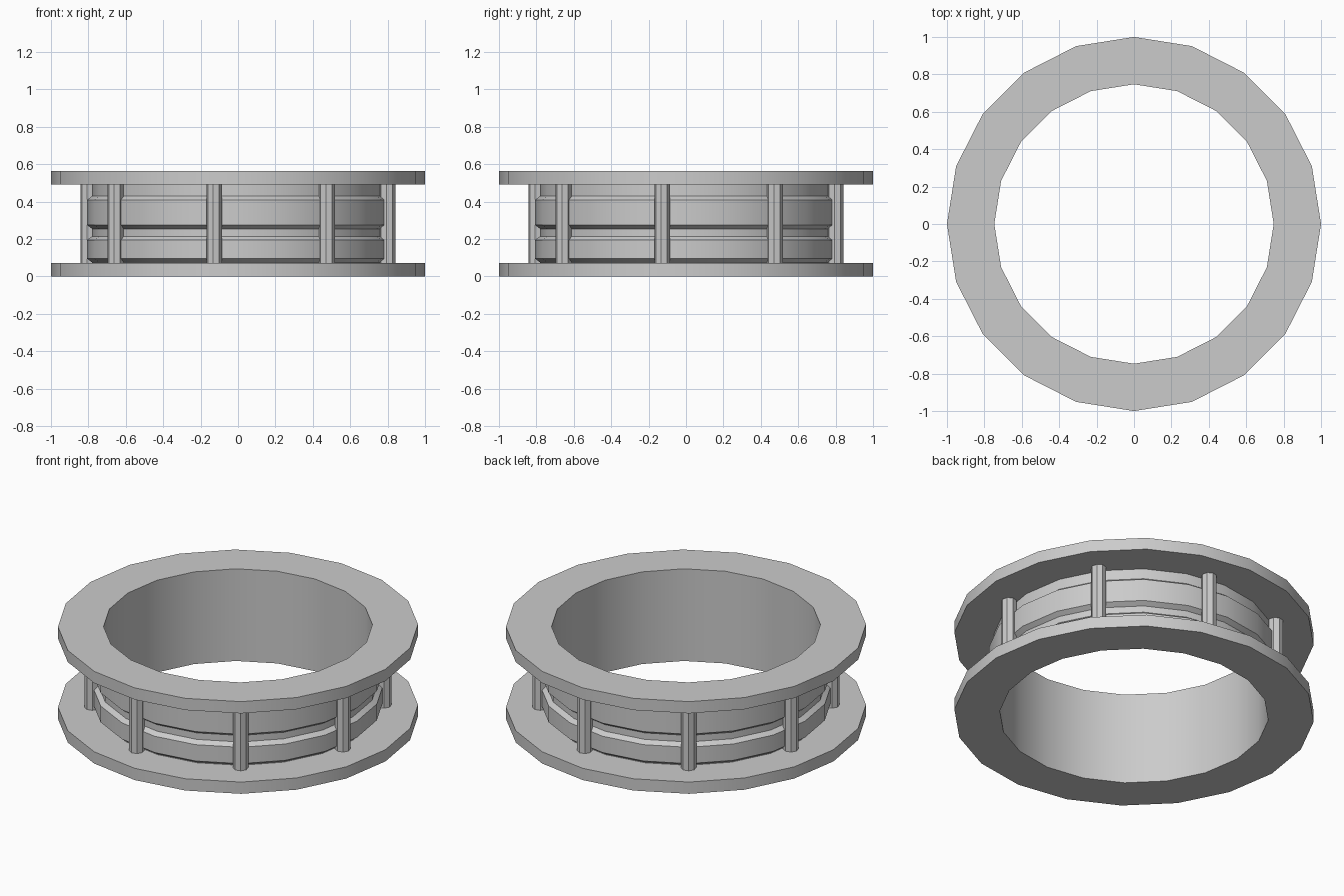
import bpy, bmesh
from math import cos, sin, pi, radians

cube = bpy.data.objects.get("Cube")
if cube:
    bpy.data.objects.remove(cube, do_unlink=True)

SIDES = 20
HEIGHT, PLATE = 0.565, 0.072
BORE, RIM = 0.747, 1.0
CORE, BAND = 0.78, 0.807

grey = bpy.data.materials.new("plain grey")
grey.use_nodes = True
grey.diffuse_color = (0.6, 0.6, 0.6, 1)
grey.node_tree.nodes["Principled BSDF"].inputs["Base Color"].default_value = (0.6, 0.6, 0.6, 1)


def finish(name, bm):
    """Turn a bmesh into a smooth shaded object with sharp creases."""
    bmesh.ops.recalc_face_normals(bm, faces=bm.faces)
    mesh = bpy.data.meshes.new(name)
    bm.to_mesh(mesh)
    bm.free()
    mesh.materials.append(grey)
    obj = bpy.data.objects.new(name, mesh)
    bpy.context.collection.objects.link(obj)
    bpy.ops.object.select_all(action='DESELECT')
    obj.select_set(True)
    bpy.context.view_layer.objects.active = obj
    bpy.ops.object.shade_smooth_by_angle(angle=radians(30))
    return obj


def lathe(name, profile):
    """Revolve a closed (radius, z) outline into a ring."""
    bm = bmesh.new()
    loops = []
    for i in range(SIDES):
        a = 2 * pi * i / SIDES
        loops.append([bm.verts.new((r * cos(a), r * sin(a), z)) for r, z in profile])
    n = len(profile)
    for i in range(SIDES):
        here, there = loops[i], loops[(i + 1) % SIDES]
        for j in range(n):
            k = (j + 1) % n
            bm.faces.new((here[j], there[j], there[k], here[k]))
    return finish(name, bm)


def flange(name, z):
    lathe(name, [(BORE, z), (RIM, z), (RIM, z + PLATE), (BORE, z + PLATE)])


# Flat end plates
flange("bottom_flange", 0)
flange("top_flange", HEIGHT - PLATE)

# Core wall with two raised chamfered bands
outline = [(BORE, PLATE), (CORE, PLATE)]
for low, high in ((0.075, 0.215), (0.255, 0.43)):
    outline += [(CORE, low), (BAND, low + 0.02), (BAND, high - 0.02), (CORE, high)]
outline += [(CORE, HEIGHT - PLATE), (BORE, HEIGHT - PLATE)]
lathe("banded_core", outline)

# Eight upright rods between the plates
for i in range(8):
    a = radians(45 * i - 9)
    bm = bmesh.new()
    bmesh.ops.create_cone(bm, cap_ends=True, segments=8, radius1=0.043, radius2=0.043,
                          depth=HEIGHT - 2 * PLATE)
    # Sides blend smoothly, ends stay flat
    rod = finish(f"rod_{i + 1}", bm)
    bpy.ops.object.shade_smooth_by_angle(angle=radians(60))
    rod.location = (0.81 * cos(a), 0.81 * sin(a), HEIGHT / 2)
    rod.rotation_euler.z = a
